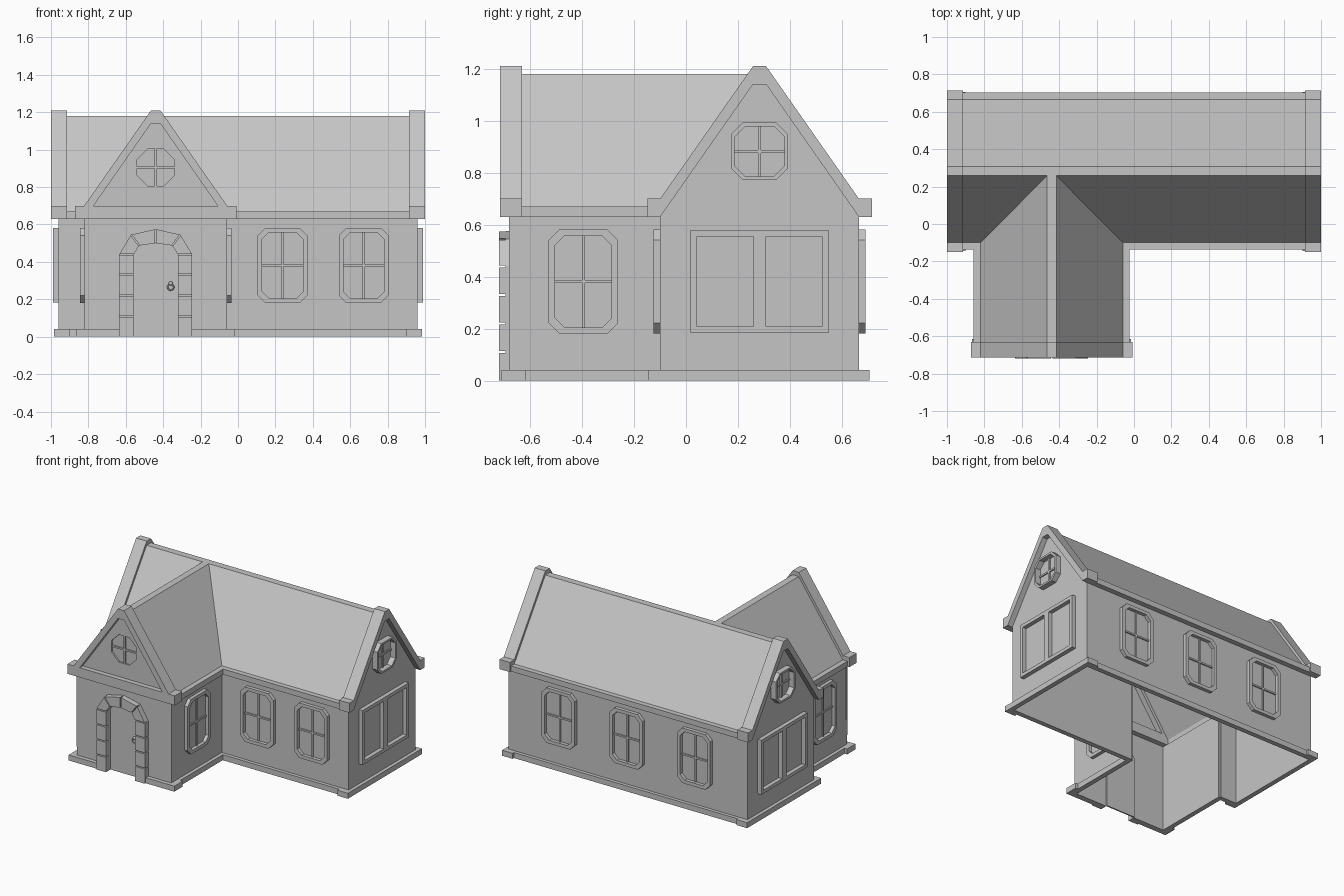
import bpy
import bmesh
from mathutils import Vector

cube = bpy.data.objects.get("Cube")
if cube:
    bpy.data.objects.remove(cube, do_unlink=True)

stone = bpy.data.materials.new("pale_grey")
stone.use_nodes = True
GREY = (0.56, 0.56, 0.56, 1)
stone.diffuse_color = GREY
stone.node_tree.nodes["Principled BSDF"].inputs["Base Color"].default_value = GREY

# Main dimensions
END, FRONT, BACK = 0.96, -0.10, 0.665
WL, WR, WF = -0.82, -0.06, -0.68
EAVE, GUTTER, RIDGE = 0.63, 0.67, 1.18
MID_Y, MID_X, FLAT = 0.283, -0.44, 0.025
HALF = 0.382


def add(name, mesh):
    obj = bpy.data.objects.new(name, mesh)
    bpy.context.collection.objects.link(obj)
    mesh.materials.clear()
    mesh.materials.append(stone)
    return obj


def plate(name, axis, a, b, *loops):
    """Flat outline with holes, spanning a..b along the given axis."""
    curve = bpy.data.curves.new(name, 'CURVE')
    curve.dimensions, curve.fill_mode = '2D', 'BOTH'
    curve.extrude = abs(b - a) / 2
    for loop in loops:
        spline = curve.splines.new('POLY')
        spline.points.add(len(loop) - 1)
        for point, (u, v) in zip(spline.points, loop):
            point.co = (u, v, 0, 1)
        spline.use_cyclic_u = True
    helper = bpy.data.objects.new(name + "_outline", curve)
    bpy.context.collection.objects.link(helper)
    deps = bpy.context.evaluated_depsgraph_get()
    mesh = bpy.data.meshes.new_from_object(helper.evaluated_get(deps))
    bpy.data.objects.remove(helper, do_unlink=True)
    bm = bmesh.new()
    bm.from_mesh(mesh)
    for vert in bm.verts:
        u, v, w = vert.co
        w += (a + b) / 2
        vert.co = (u, w, v) if axis == 'y' else (w, u, v)
    bmesh.ops.remove_doubles(bm, verts=bm.verts, dist=1e-5)
    bmesh.ops.recalc_face_normals(bm, faces=bm.faces)
    bm.to_mesh(mesh)
    bm.free()
    for poly in mesh.polygons:
        poly.use_smooth = False
    return add(name, mesh)


def rect(cu, cv, hu, hv, cut=0.0):
    """Rectangle outline, optionally with clipped corners."""
    pts = []
    for su, sv in ((1, 1), (-1, 1), (-1, -1), (1, -1)):
        pair = [(cu + su * hu, cv + sv * (hv - cut)), (cu + su * (hu - cut), cv + sv * hv)]
        if su != sv:
            pair.reverse()
        pts += pair if cut else pair[:1]
    return pts


def box(name, x0, x1, y0, y1, z0, z1):
    return plate(name, 'y', y0, y1, [(x0, z0), (x1, z0), (x1, z1), (x0, z1)])


def gable(c, half, base, top):
    """Pointed part of a gable, from one eave over the flat peak to the other."""
    return [(c - half, base), (c - FLAT, top), (c + FLAT, top), (c + half, base)]


def trim_outline(c):
    h = HALF + 0.05
    return [(c - h, EAVE), (c - h, 0.70)] + gable(c, HALF, 0.70, 1.21) + [(c + h, 0.70), (c + h, EAVE)]


def cross(name, axis, wall, side, cu, cv, hu, hv):
    for part, w, h in (("upright", 0.006, hv), ("crossbar", hu, 0.006)):
        plate(f"{name}_{part}", axis, wall, wall + side * 0.009, rect(cu, cv, w, h))


def window(name, axis, wall, side, cu, cv, hu, hv, cut, rim=0.024, depth=0.025):
    plate(name + "_frame", axis, wall - side * 0.005, wall + side * depth,
          rect(cu, cv, hu, hv, cut), rect(cu, cv, hu - rim, hv - rim, cut * 0.9))
    cross(name, axis, wall, side, cu, cv, hu - rim, hv - rim)


# Gable ends of the main hall, with trim, double window and attic window
for side, label in ((1, "left"), (-1, "right")):
    x = side * END
    plate(f"{label}_end_wall", 'x', x - side * 0.01, x,
          [(FRONT, 0)] + gable(MID_Y, HALF, EAVE, 1.15) + [(BACK, 0)])
    plate(f"{label}_gable_trim", 'x', side * 0.915, side,
          trim_outline(MID_Y) + gable(MID_Y, HALF, EAVE, 1.14)[::-1])
    plate(f"{label}_double_window_frame", 'x', x - side * 0.005, side * 0.99,
          rect(MID_Y, 0.382, 0.265, 0.198),
          *[rect(MID_Y + s * 0.132, 0.382, 0.108, 0.173) for s in (-1, 1)])
    window(f"{label}_attic_window", 'x', x, side, MID_Y, 0.882, 0.11, 0.11, 0.045, 0.014, 0.04)
    # End plinth wraps around both corners
    box(f"{label}_end_plinth", *sorted((x, side * 0.985)), -0.145, 0.705, 0, 0.04)
    for y0, y1 in ((-0.145, FRONT), (BACK, 0.705)):
        box(f"{label}_plinth_corner", *sorted((side * 0.90, x)), y0, y1, 0, 0.04)

# Long walls of the main hall
box("back_wall", -END, END, BACK - 0.01, BACK, 0, EAVE)
box("front_wall_long", WR, END, FRONT, FRONT + 0.01, 0, EAVE)
box("front_wall_short", -END, WL, FRONT, FRONT + 0.01, 0, EAVE)
for i, x in enumerate((0.238, 0.672)):
    window(f"front_window_{i}", 'y', FRONT, -1, x, 0.381, 0.133, 0.2, 0.04)
for i, x in enumerate((-0.545, 0, 0.545)):
    window(f"back_window_{i}", 'y', BACK, 1, x, 0.381, 0.133, 0.2, 0.04)

# Long plinths and gutters
for name, out, z0, z1 in (("plinth", 0.025, 0, 0.04), ("gutter", 0.037, EAVE, GUTTER)):
    box("back_" + name, -0.93, 0.93, BACK, BACK + out, z0, z1)
    box("front_long_" + name, WR + out, 0.93, FRONT - out, FRONT, z0, z1)
    box("front_short_" + name, -0.93, WL - out, FRONT - out, FRONT, z0, z1)
    box("wing_left_" + name, WR, WR + out, -0.65, FRONT, z0, z1)
    box("wing_right_" + name, WL - out, WL, -0.65, FRONT, z0, z1)

# Wing side walls and windows
for side, x, label in ((1, WR, "left"), (-1, WL, "right")):
    box(f"wing_{label}_wall", *sorted((x, x - side * 0.01)), WF, FRONT, 0, EAVE)
    window(f"wing_{label}_window", 'x', x, side, -0.395, 0.381, 0.133, 0.2, 0.04)
    box(f"wing_{label}_plinth_corner", *sorted((x, x + side * 0.045)), -0.71, -0.615, 0, 0.04)
    box(f"wing_{label}_front_plinth", *sorted((x, MID_X + side * 0.195)), -0.71, WF, 0, 0.04)

# Wing front wall, with the doorway and round window cut out
arch_in = [(0.118, 0.44), (0.088, 0.487), (0, 0.50)]
arch_out = [(0.195, 0.44), (0.132, 0.545), (0, 0.575)]


def doorway(pts):
    left = [(MID_X - x, z) for x, z in pts]
    return left + [(MID_X + x, z) for x, z in pts[-2::-1]]


door = [(MID_X - 0.118, 0)] + doorway(arch_in) + [(MID_X + 0.118, 0)]
octagon = rect(MID_X, 0.905, 0.1, 0.1, 0.058)
plate("wing_front_wall", 'y', WF, WF + 0.012,
      [(WL, 0)] + door + [(WR, 0)] + gable(MID_X, HALF, EAVE, 1.15)[::-1], octagon)
plate("wing_gable_trim", 'y', -0.715, -0.63, trim_outline(MID_X),
      gable(MID_X, 0.332, 0.70, 1.14))
plate("wing_attic_pane", 'y', WF + 0.012, WF + 0.018, rect(MID_X, 0.905, 0.105, 0.105, 0.06))
cross("wing_attic_window", 'y', WF + 0.012, -1, MID_X, 0.905, 0.1, 0.1)
plate("door", 'y', WF + 0.012, WF + 0.022, door)

# Door surround: stacked jamb stones and four arch stones over a recessed backing
inner, outer = doorway(arch_in), doorway(arch_out)
backing = [(MID_X - 0.192, 0)] + outer + [(MID_X + 0.192, 0)] + door[::-1]
plate("door_surround_backing", 'y', -0.695, WF, backing)
for side in (-1, 1):
    for i in range(4):
        x0, x1 = sorted((MID_X + side * 0.118, MID_X + side * 0.195))
        box("jamb_stone", x0, x1, -0.72, WF, i * 0.11 + (0.004 if i else 0), i * 0.11 + 0.106)
for i in range(4):
    quad = [Vector(p) for p in (inner[i], outer[i], outer[i + 1], inner[i + 1])]
    gap_in = (quad[3] - quad[0]).normalized() * 0.004
    gap_out = (quad[2] - quad[1]).normalized() * 0.004
    plate("arch_stone", 'y', -0.72, WF,
          [quad[0] + gap_in, quad[1] + gap_out, quad[2] - gap_out, quad[3] - gap_in])

# Door knocker
bpy.ops.mesh.primitive_torus_add(major_segments=16, minor_segments=6, major_radius=0.016,
                                 minor_radius=0.004, location=(-0.36, -0.677, 0.265),
                                 rotation=(1.5708, 0, 0))
bpy.context.object.name = "door_ring"
bpy.ops.mesh.primitive_uv_sphere_add(segments=12, ring_count=8, radius=0.011,
                                     location=(-0.36, -0.675, 0.285))
bpy.context.object.name = "door_knob"
for name in ("door_ring", "door_knob"):
    knob = bpy.data.objects[name]
    knob.data.materials.append(stone)
    for poly in knob.data.polygons:
        poly.use_smooth = True


# Roof slopes meeting in valleys, with flat ridges
def roof(name, *pts):
    mesh = bpy.data.meshes.new(name)
    mesh.from_pydata(pts, [], [range(len(pts))])
    if mesh.polygons[0].normal.z < 0:
        mesh.flip_normals()
    add(name, mesh)


X, Y0, YF = 0.93, MID_Y - FLAT, -0.65
Y1 = MID_Y + FLAT
roof("back_slope", (-X, BACK, GUTTER), (X, BACK, GUTTER), (X, Y1, RIDGE), (-X, Y1, RIDGE))
roof("main_ridge", (-X, Y0, RIDGE), (X, Y0, RIDGE), (X, Y1, RIDGE), (-X, Y1, RIDGE))
roof("wing_ridge", (MID_X - FLAT, YF, RIDGE), (MID_X + FLAT, YF, RIDGE),
     (MID_X + FLAT, Y0, RIDGE), (MID_X - FLAT, Y0, RIDGE))
for side, label in ((1, "left"), (-1, "right")):
    low, high = MID_X + side * 0.38, MID_X + side * FLAT
    valley = (low, FRONT, GUTTER), (high, Y0, RIDGE)
    roof(f"front_slope_{label}", *valley, (side * X, Y0, RIDGE), (side * X, FRONT, GUTTER))
    roof(f"wing_slope_{label}", *valley, (high, YF, RIDGE), (low, YF, GUTTER))
